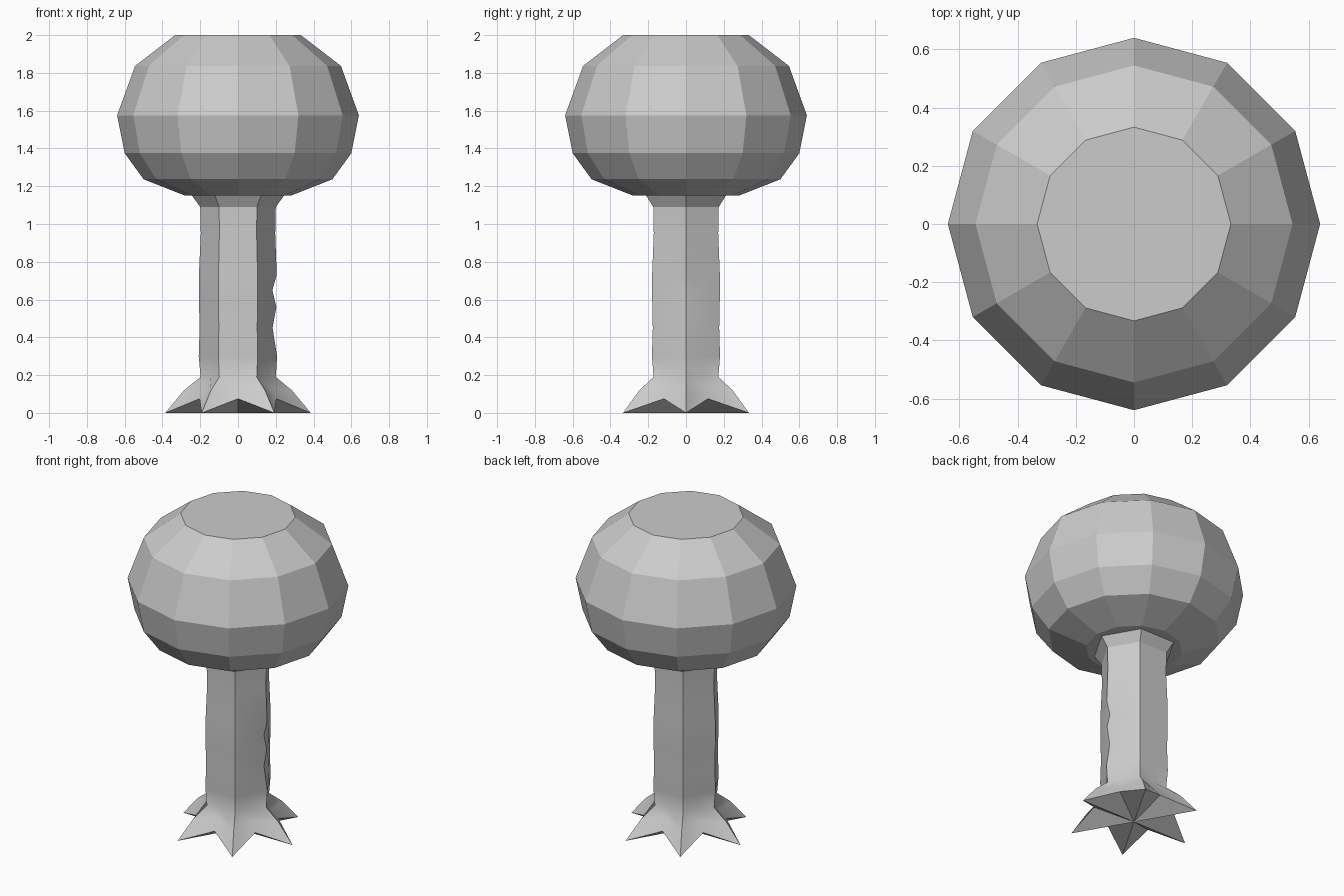
import bpy, bmesh, math

cube = bpy.data.objects.get("Cube")
if cube:
    bpy.data.objects.remove(cube, do_unlink=True)

grey = bpy.data.materials.new("plain_grey")
grey.use_nodes = True
colour = (0.6, 0.6, 0.6, 1)
grey.diffuse_color = colour
grey.node_tree.nodes["Principled BSDF"].inputs["Base Color"].default_value = colour


def point(radius, angle, z):
    return (radius * math.cos(angle), radius * math.sin(angle), z)


def loft(name, rings, bottom_centre=None):
    """Skin a stack of equal rings, listed from top to bottom."""
    bm = bmesh.new()
    loops = [[bm.verts.new(p) for p in ring] for ring in rings]
    n = len(loops[0])
    for a, b in zip(loops, loops[1:]):
        for i in range(n):
            j = (i + 1) % n
            bm.faces.new((a[i], a[j], b[j], b[i]))
    bm.faces.new(loops[0])
    if bottom_centre:
        c = bm.verts.new(bottom_centre)
        for i in range(n):
            bm.faces.new((loops[-1][i], loops[-1][(i + 1) % n], c))
    else:
        bm.faces.new(loops[-1])
    bmesh.ops.recalc_face_normals(bm, faces=bm.faces)
    mesh = bpy.data.meshes.new(name)
    bm.to_mesh(mesh)
    bm.free()
    mesh.materials.append(grey)
    obj = bpy.data.objects.new(name, mesh)
    bpy.context.collection.objects.link(obj)
    return obj


# Faceted twelve-sided crown
crown_profile = [(0.333, 2.0), (0.545, 1.837), (0.64, 1.575),
                 (0.6, 1.375), (0.5, 1.237), (0.28, 1.15)]
loft("crown", [[point(r, math.tau * i / 12, z) for i in range(12)]
               for r, z in crown_profile])

# Flared collar joining trunk and crown
loft("collar", [[point(r, math.tau * i / 6, z) for i in range(6)]
                for r, z in [(0.245, 1.152), (0.2, 1.09)]])

# Six-sided trunk: height, corner radius, radius of the chipped +x corner
flat = math.cos(math.pi / 6)
trunk_rows = [(1.09, 0.2, 0.2), (0.95, 0.197, 0.197), (0.73, 0.207, 0.205),
              (0.65, 0.207, 0.182), (0.56, 0.206, 0.203), (0.45, 0.203, 0.183),
              (0.3, 0.208, 0.207), (0.19, 0.198, 0.2)]
rings = []
for z, r, chipped in trunk_rows:
    rings.append([point(r * flat if i % 2 else (r if i else chipped),
                        math.tau * i / 12, z) for i in range(12)])

# Root flare: corners run out to pointed tips, arches rise between them
for corner, mid in [((0.285, 0.12), (0.19, 0.13)), ((0.385, 0.0), (0.235, 0.075))]:
    rings.append([point(*((mid if i % 2 else corner)[:1]), math.tau * i / 12,
                        (mid if i % 2 else corner)[1]) for i in range(12)])
trunk = loft("trunk_and_roots", rings, (0, 0, 0.0))

bpy.ops.object.select_all(action="DESELECT")
trunk.select_set(True)
bpy.context.view_layer.objects.active = trunk
bpy.ops.object.shade_smooth_by_angle(angle=math.radians(42))
